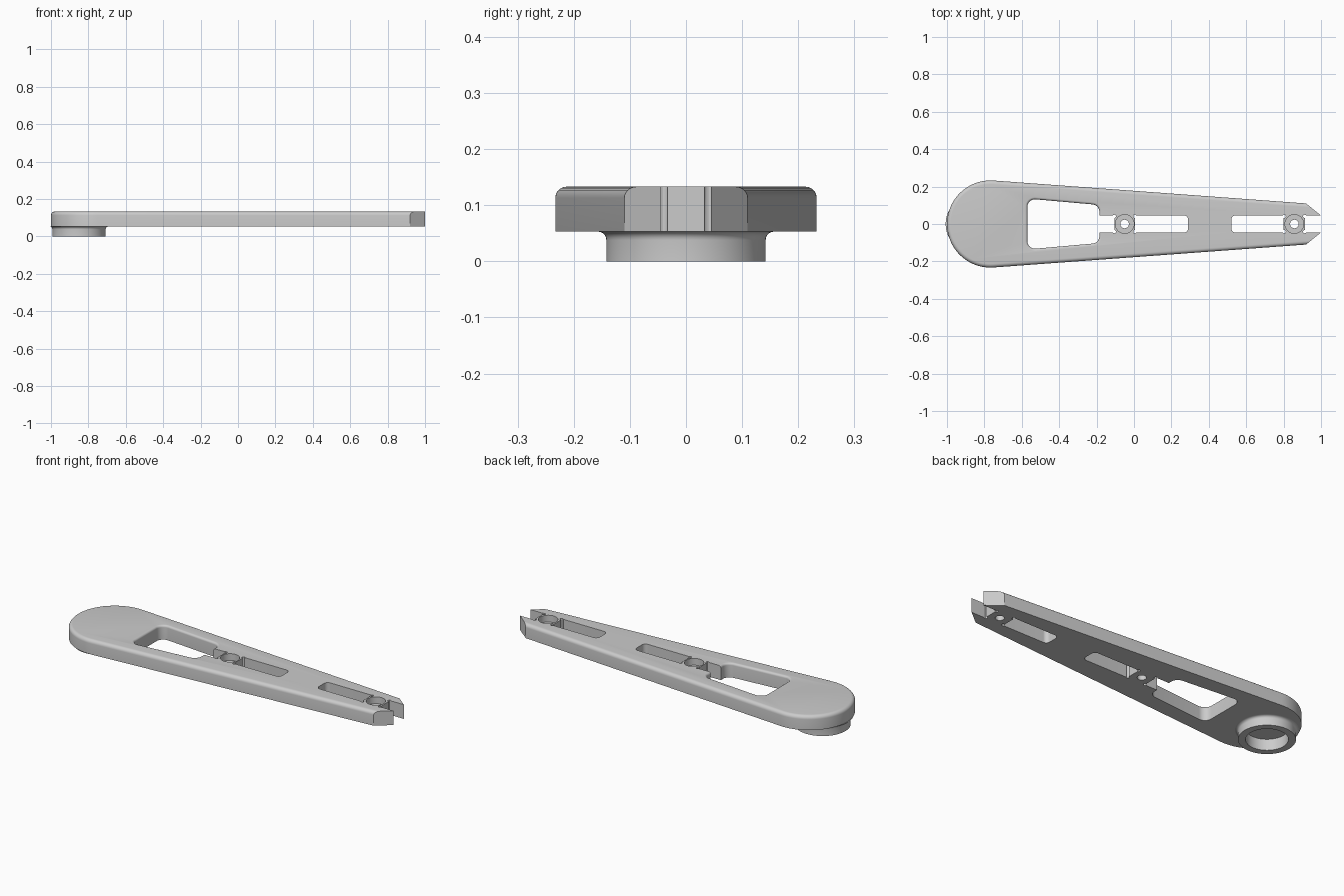
import bpy, bmesh, math
from mathutils import Vector

if "Cube" in bpy.data.objects:
    bpy.data.objects.remove(bpy.data.objects["Cube"], do_unlink=True)

BOTTOM, TOP = 0.053, 0.133
SLOT = 0.045

grey = bpy.data.materials.new("light grey")
grey.use_nodes = True
colour = (0.6, 0.6, 0.6, 1)
grey.diffuse_color = colour
grey.node_tree.nodes["Principled BSDF"].inputs["Base Color"].default_value = colour


def outline(circles, offset=0.0, steps=10):
    """Belt around circles (x, y, r) listed counter-clockwise."""
    n = len(circles)
    normals = []
    for i in range(n):
        x0, y0, r0 = circles[i]
        x1, y1, r1 = circles[(i + 1) % n]
        dist = math.hypot(x1 - x0, y1 - y0)
        normals.append(math.atan2(y1 - y0, x1 - x0) - math.acos((r0 - r1) / dist))
    pts = []
    for i, (x, y, r) in enumerate(circles):
        start = normals[i - 1]
        sweep = (normals[i] - start) % math.tau
        count = steps if sweep < 2.5 else steps * 4
        for k in range(count + 1):
            a = start + sweep * k / count
            pts.append((x + (r + offset) * math.cos(a), y + (r + offset) * math.sin(a)))
    return pts


def loft(name, layers):
    """Solid through equal-sized outlines given as (points, z)."""
    bm = bmesh.new()
    rings = [[bm.verts.new((x, y, z)) for x, y in pts] for pts, z in layers]
    for low, high in zip(rings, rings[1:]):
        for i in range(len(low)):
            j = (i + 1) % len(low)
            bm.faces.new((low[i], low[j], high[j], high[i]))
    bm.faces.new(rings[0][::-1])
    bm.faces.new(rings[-1])
    mesh = bpy.data.meshes.new(name)
    bm.to_mesh(mesh)
    bm.free()
    mesh.materials.append(grey)
    obj = bpy.data.objects.new(name, mesh)
    bpy.context.collection.objects.link(obj)
    return obj


def fillet(circles, radius, sign):
    """Layers that roll the top rim inwards (-1) or outwards (+1)."""
    angles = [math.pi / 2 * k / 6 for k in range(7)]
    return [(outline(circles, sign * radius * (1 - math.cos(a))),
             TOP - radius + radius * math.sin(a)) for a in angles]


def cut(target, cutter):
    mod = target.modifiers.new("cut", 'BOOLEAN')
    mod.operation = 'DIFFERENCE'
    mod.solver = 'EXACT'
    mod.object = cutter
    bpy.context.view_layer.objects.active = target
    bpy.ops.object.modifier_apply(modifier=mod.name)
    bpy.data.objects.remove(cutter, do_unlink=True)


def cut_through(circles):
    cut(arm, loft("cutter", [(outline(circles), 0.0), (outline(circles), 0.2)]))


def cut_round(x, y, r, low, high, sides=32):
    pts = [(x + r * math.cos(math.tau * k / sides), y + r * math.sin(math.tau * k / sides))
           for k in range(sides)]
    cut(arm, loft("cutter", [(pts, low), (pts, high)]))


def box(x0, x1, r0, r1):
    """Slot outline with its own corner radius at each end."""
    h = SLOT
    return [(x0 + r0, -h + r0, r0), (x1 - r1, -h + r1, r1),
            (x1 - r1, h - r1, r1), (x0 + r0, h - r0, r0)]


# Tapered arm with rounded top rim
body = [(-0.767, 0, 0.233), (1.15, -0.063, 0.03), (1.15, 0.063, 0.03)]
arm = loft("arm", [(outline(body), BOTTOM)] + fillet(body, 0.02, -1))

# Slanted fork tips
for side in (1, -1):
    tip = [(0.92, 0.11), (1.0, SLOT), (1.0, -0.01), (1.3, -0.01), (1.3, 0.4), (0.675, 0.31)]
    tip = [(x, y * side) for x, y in tip][::side]
    cut(arm, loft("cutter", [(tip, 0.0), (tip, 0.2)]))

# Large window with softened rim, and its neck
window = [(-0.53, -0.092, 0.04), (-0.225, -0.065, 0.04),
          (-0.225, 0.065, 0.04), (-0.53, 0.092, 0.04)]
rim = fillet(window, 0.012, 1)
cut(arm, loft("cutter", [(outline(window), 0.0)] + rim + [(rim[-1][0], 0.2)]))
cut_through(box(-0.3, -0.105, 0.002, 0.002))

# Long slots and open fork
cut_through(box(0.005, 0.29, 0.002, 0.022))
cut_through(box(0.52, 0.80, 0.022, 0.002))
cut_through(box(0.915, 1.2, 0.002, 0.002))

# Screw seats with corner reliefs on the two bridges
for x in (-0.05, 0.8575):
    cut_round(x, 0, 0.05, 0.095, 0.2)
    cut_round(x, 0, 0.023, 0.0, 0.2)
    for dx in (-0.055, 0.055):
        for y in (-0.041, 0.041):
            cut_round(x + dx, y, 0.009, 0.0, 0.2, 12)

# Pivot recess in the underside
cut_round(-0.85, 0, 0.105, -0.1, 0.062, 64)

# Pivot collar: lathed ring flaring into the arm
profile = [(0.105, 0.0), (0.142, 0.0), (0.142, 0.038)]
profile += [(0.157 - 0.015 * math.cos(a), 0.038 + 0.015 * math.sin(a))
            for a in [math.pi / 2 * k / 5 for k in range(1, 6)]]
profile += [(0.105, BOTTOM)]
bm = bmesh.new()
N = 64
rings = [[bm.verts.new((-0.85 + r * math.cos(math.tau * k / N), r * math.sin(math.tau * k / N), z))
          for k in range(N)] for r, z in profile]
for a, b in zip(rings, rings[1:] + rings[:1]):
    for k in range(N):
        j = (k + 1) % N
        bm.faces.new((a[k], a[j], b[j], b[k]))
bmesh.ops.recalc_face_normals(bm, faces=bm.faces)
mesh = bpy.data.meshes.new("pivot_collar")
bm.to_mesh(mesh)
bm.free()
mesh.materials.append(grey)
collar = bpy.data.objects.new("pivot_collar", mesh)
bpy.context.collection.objects.link(collar)

# Smooth curves, sharp edges
for obj in (arm, collar):
    bpy.ops.object.select_all(action='DESELECT')
    obj.select_set(True)
    bpy.context.view_layer.objects.active = obj
    bpy.ops.object.shade_smooth_by_angle(angle=math.radians(30))
